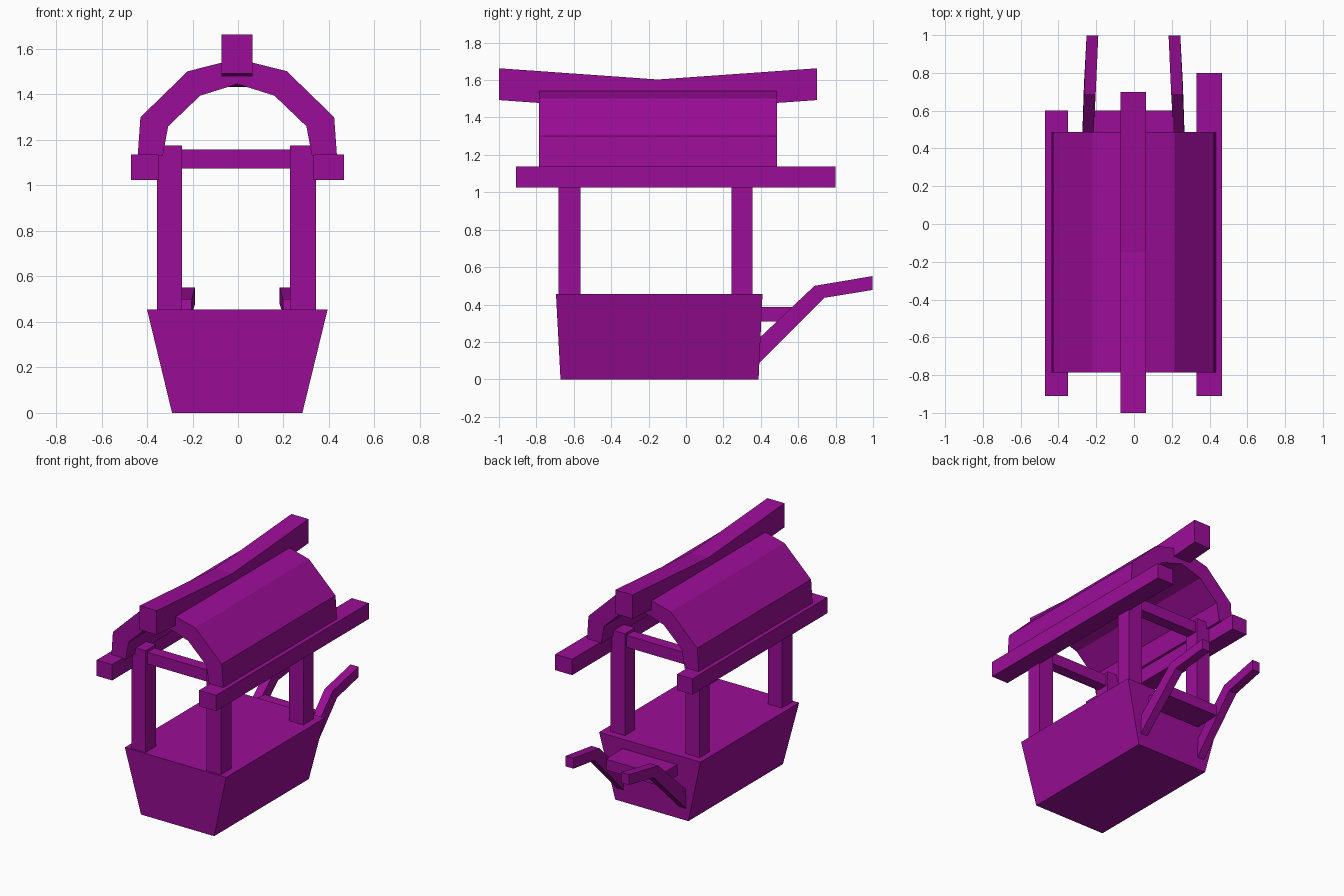
import bpy
import bmesh
from mathutils import Vector

default = bpy.data.objects.get("Cube")
if default:
    bpy.data.objects.remove(default, do_unlink=True)

# One flat paint for everything
PURPLE = (0.33, 0.004, 0.31, 1)
paint = bpy.data.materials.new("purple paint")
paint.use_nodes = True
paint.diffuse_color = PURPLE
paint.node_tree.nodes["Principled BSDF"].inputs["Base Color"].default_value = PURPLE

MID = -0.003  # x of the cart's mirror line


def loft(name, rings):
    """Closed solid joining equal-sized rings of points, capped at both ends."""
    bm = bmesh.new()
    loops = [[bm.verts.new(Vector(p)) for p in ring] for ring in rings]
    for a, b in zip(loops, loops[1:]):
        for i in range(len(a)):
            j = (i + 1) % len(a)
            bm.faces.new((a[i], a[j], b[j], b[i]))
    bm.faces.new(loops[0])
    bm.faces.new(loops[-1])
    bmesh.ops.recalc_face_normals(bm, faces=bm.faces)
    mesh = bpy.data.meshes.new(name)
    bm.to_mesh(mesh)
    bm.free()
    mesh.materials.append(paint)
    obj = bpy.data.objects.new(name, mesh)
    bpy.context.collection.objects.link(obj)
    return obj


def rect(x0, x1, y0, y1, z):
    return [(x0, y0, z), (x1, y0, z), (x1, y1, z), (x0, y1, z)]


def box(name, x, y, z):
    return loft(name, [rect(*x, *y, h) for h in z])


def section(x0, x1, y, z0, z1, y_low=None):
    """Upright cross-section of a beam running along y."""
    yl = y if y_low is None else y_low
    return [(x0, yl, z0), (x1, yl, z0), (x1, y, z1), (x0, y, z1)]


# Tapered cart body
loft("cart_body", [rect(-0.29, 0.283, -0.671, 0.388, 0),
                   rect(-0.4, 0.394, -0.695, 0.409, 0.455)])

# Corner posts and the cross bars between them
for end, y0, y1 in (("front", -0.682, -0.564), ("back", 0.243, 0.356)):
    for side, x0, x1 in (("right", -0.356, -0.246), ("left", 0.229, 0.343)):
        box(f"{end}_{side}_post", (x0, x1), (y0, y1), (0.45, 1.176))
    yc = (y0 + y1) / 2
    box(f"{end}_cross_bar", (-0.25, 0.235), (yc - 0.04, yc + 0.04), (1.075, 1.158))

# Roof rails of unequal length
box("right_rail", (-0.47, -0.349), (-0.91, 0.6), (1.025, 1.137))
box("left_rail", (0.332, 0.465), (-0.91, 0.8), (1.025, 1.137))

# Faceted barrel roof, open at both ends
outer = [(0.438, 1.13), (0.426, 1.3), (0.218, 1.502)]
inner = [(0.328, 1.13), (0.304, 1.26), (0.163, 1.395)]


def arch(half, apex):
    return ([(MID - x, z) for x, z in half] + [(MID, apex)]
            + [(MID + x, z) for x, z in reversed(half)])


profile = arch(outer, 1.557) + arch(inner, 1.446)[::-1]
loft("barrel_roof", [[(x, y, z) for x, z in profile] for y in (-0.787, 0.487)])

# Sagging ridge beam
loft("ridge_beam", [section(-0.072, 0.063, y, z - 0.17, z)
                    for y, z in ((-1, 1.663), (-0.15, 1.603), (0.7, 1.663))])

# Bent push handles, toeing in towards the grips
# (inner offset, outer offset, top y, low y, low z, top z)
stations = [(0.218, 0.274, 0.37, 0.37, 0.065, 0.2),
            (0.2, 0.262, 0.687, 0.74, 0.436, 0.5),
            (0.186, 0.248, 0.998, 0.998, 0.478, 0.552)]
for side, s in (("right", -1), ("left", 1)):
    loft(f"{side}_handle", [section(MID + s * a, MID + s * b, y, z0, z1, yl)
                            for a, b, y, yl, z0, z1 in stations])

# Shelf between the handles
box("handle_shelf", (-0.215, 0.212), (0.39, 0.6), (0.31, 0.387))
